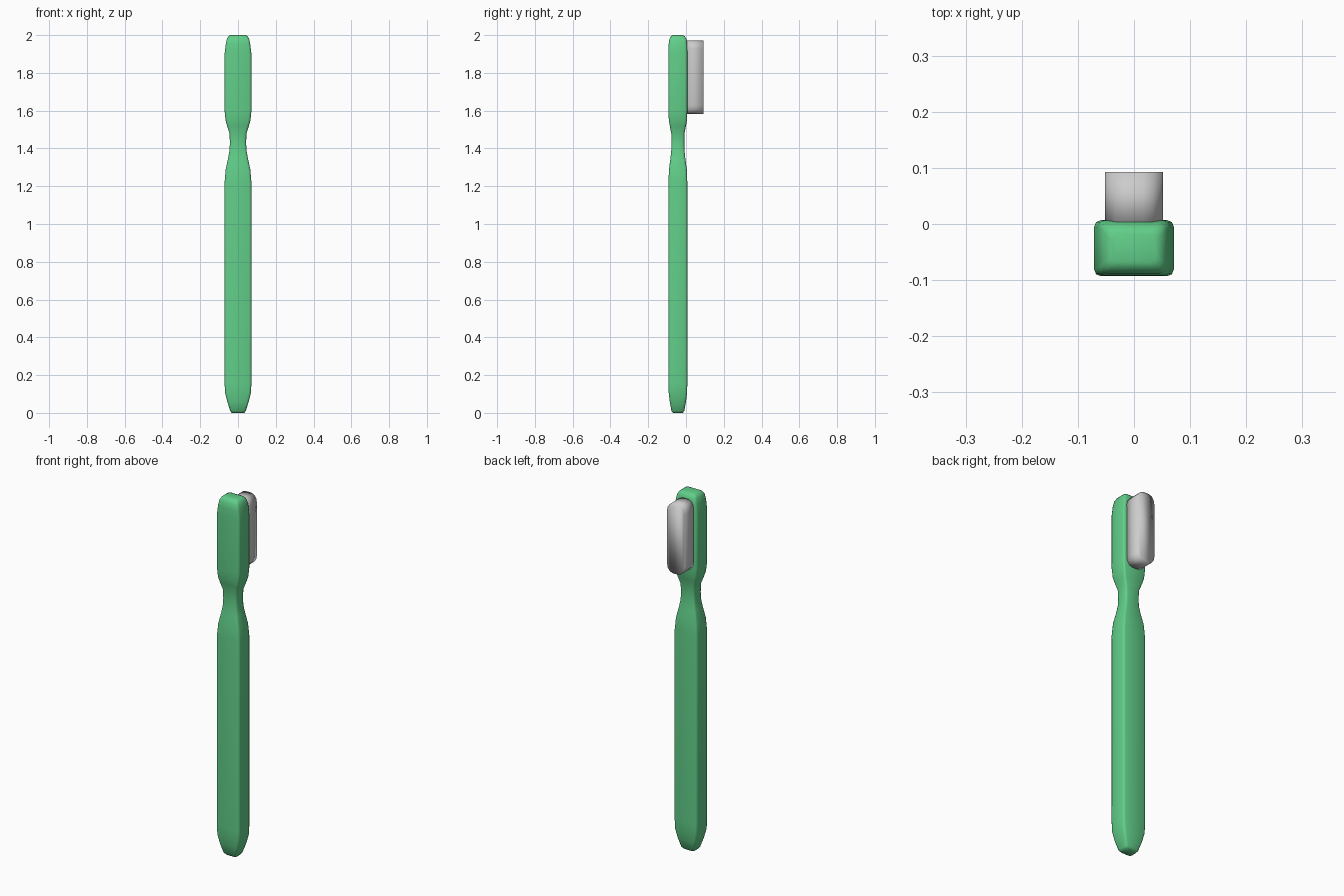
import bpy, bmesh, math

if "Cube" in bpy.data.objects:
    bpy.data.objects.remove(bpy.data.objects["Cube"])


def rounded_rect(hx, hy, rx, ry, steps):
    """Points of a rounded rectangle, counter-clockwise."""
    pts = []
    for q, (sx, sy) in enumerate([(1, 1), (-1, 1), (-1, -1), (1, -1)]):
        for i in range(steps + 1):
            a = math.pi / 2 * (q + i / steps)
            pts.append((sx * (hx - rx) + rx * math.cos(a),
                        sy * (hy - ry) + ry * math.sin(a)))
    return pts


def loft(name, rings, color=None):
    """Skin a stack of equal-length rings and cap both ends."""
    bm = bmesh.new()
    loops = [[bm.verts.new(p) for p in ring] for ring in rings]
    for a, b in zip(loops, loops[1:]):
        for i in range(len(a)):
            j = (i + 1) % len(a)
            bm.faces.new((a[i], a[j], b[j], b[i]))
    bm.faces.new(loops[0][::-1])
    bm.faces.new(loops[-1])
    bmesh.ops.recalc_face_normals(bm, faces=bm.faces[:])
    for f in bm.faces:
        f.smooth = True
    me = bpy.data.meshes.new(name)
    bm.to_mesh(me)
    bm.free()
    ob = bpy.data.objects.new(name, me)
    bpy.context.collection.objects.link(ob)
    if color:
        mat = bpy.data.materials.new(name + "_color")
        mat.diffuse_color = color
        mat.use_nodes = True
        mat.node_tree.nodes["Principled BSDF"].inputs["Base Color"].default_value = mat.diffuse_color
        me.materials.append(mat)
    return ob


# Handle with tapered foot, narrow neck and head: (z, half width, half depth)
sections = [
    (0.0, 0.034, 0.026), (0.01, 0.041, 0.034), (0.06, 0.057, 0.043),
    (0.11, 0.069, 0.049), (0.16, 0.071, 0.050), (1.22, 0.071, 0.050),
    (1.29, 0.065, 0.047), (1.35, 0.052, 0.039), (1.39, 0.045, 0.035),
    (1.43, 0.043, 0.034), (1.48, 0.045, 0.035), (1.52, 0.058, 0.043),
    (1.55, 0.066, 0.048), (1.60, 0.071, 0.050), (1.90, 0.071, 0.050),
    (1.95, 0.065, 0.049), (1.98, 0.059, 0.045), (1.995, 0.050, 0.036),
    (2.0, 0.040, 0.026),
]
rings = [[(x, y - 0.043, z) for x, y in rounded_rect(hx, hy, 0.012, 0.012, 2)]
         for z, hx, hy in sections]
loft("handle", rings, (0.12, 0.62, 0.25, 1))

# Bristle block: rounded slab standing out of the back of the head
outline = rounded_rect(0.052, 0.194, 0.036, 0.045, 3)
loft("bristles", [[(x, y, z + 1.777) for x, z in outline]
                  for y in (-0.007, 0.093)])
